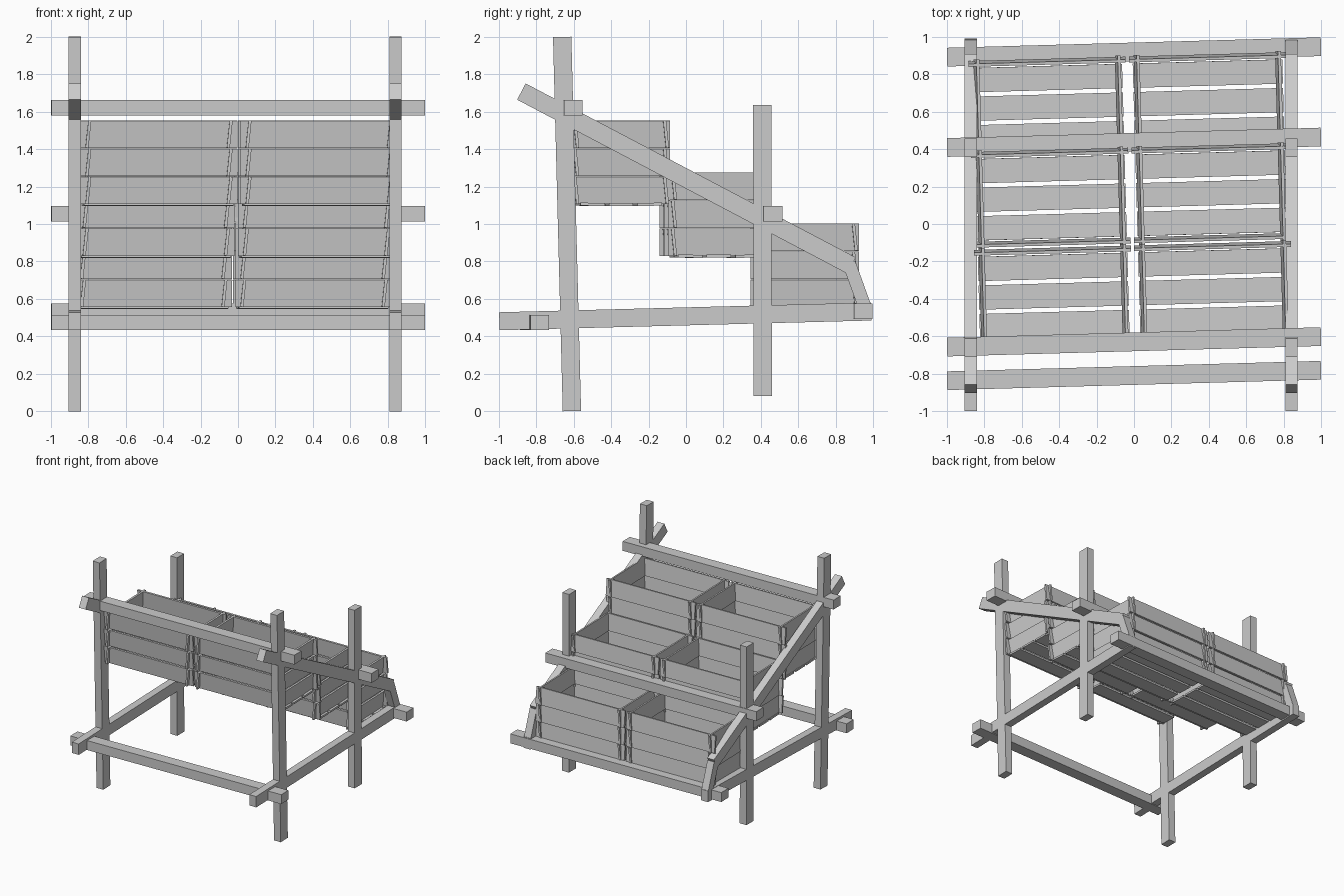
import bpy, bmesh, math
from mathutils import Matrix, Vector

if "Cube" in bpy.data.objects:
    bpy.data.objects.remove(bpy.data.objects["Cube"])

GREY = (0.6, 0.6, 0.6, 1.0)
wood = bpy.data.materials.new("plain_grey_wood")
wood.use_nodes = True
wood.diffuse_color = GREY
wood.node_tree.nodes["Principled BSDF"].inputs["Base Color"].default_value = GREY

SKEW = math.radians(1.6)      # crates and cross bars sit slightly askew
LEAN = math.radians(6)        # each crate board leans a little


def add_box(bm, centre, size, angle=0.0, axis="X"):
    """Add one box, turned about an axis through its centre."""
    m = (Matrix.Translation(centre) @ Matrix.Rotation(angle, 4, axis)
         @ Matrix.Diagonal((*size, 1)))
    bmesh.ops.create_cube(bm, size=1, matrix=m)


def finish(name, bm):
    mesh = bpy.data.meshes.new(name)
    bm.to_mesh(mesh)
    bm.free()
    mesh.materials.append(wood)
    obj = bpy.data.objects.new(name, mesh)
    bpy.context.collection.objects.link(obj)
    return obj


def side_beam(name, x, start, end, thick):
    """Square-ended timber in a side frame between two (y, z) points."""
    a, b = Vector(start), Vector(end)
    d, mid = b - a, (a + b) / 2
    bm = bmesh.new()
    add_box(bm, (x, mid.x, mid.y), (0.065, d.length, thick), math.atan2(d.y, d.x))
    finish(name, bm)


def cross_bar(name, y, z):
    bm = bmesh.new()
    add_box(bm, (0, y, z), (2, 0.1, 0.082), SKEW, "Z")
    finish(name, bm)


def crate(name, x, y, z):
    """Open crate of overlapping boards, three high, with a slatted floor."""
    bm = bmesh.new()
    pitch, high, thick = 0.15, 0.146, 0.016
    for i in range(3):
        h = (i + 0.5) * pitch
        for s in (-1, 1):
            # side boards, then front and back boards
            add_box(bm, (s * 0.378, -0.005, h), (thick, 0.534, high), LEAN, "Y")
            add_box(bm, (0, s * 0.24, h), (0.84, thick, high), LEAN, "X")
        # floor slat
        add_box(bm, (0, (i - 1) * 0.153, 0), (0.8, 0.13, 0.016), math.radians(1.5 * (i - 1)))
    bm.transform(Matrix.Rotation(SKEW, 4, "Z") @ Matrix.Translation((x, y, z)))
    finish(name, bm)


# Side frames
for side, x in (("right", -0.873), ("left", 0.842)):
    side_beam(f"{side}_front_post", x, (-0.61, 0), (-0.662, 2), 0.098)
    side_beam(f"{side}_back_post", x, (0.41, 0.08), (0.408, 1.635), 0.098)
    side_beam(f"{side}_base_rail", x, (-0.998, 0.48), (0.99, 0.532), 0.096)
    side_beam(f"{side}_sloping_rail", x, (-0.88, 1.708), (0.885, 0.778), 0.098)
    side_beam(f"{side}_short_brace", x, (0.872, 0.79), (0.955, 0.56), 0.07)

# Cross bars
for name, y, z in (("back_bar", 0.92, 0.533), ("middle_bar", 0.437, 1.055),
                   ("top_bar", -0.63, 1.622), ("front_base_bar", -0.81, 0.473)):
    cross_bar(name, y, z)

# Three stepped rows of paired crates
for row, y, z in (("top", -0.37, 1.105), ("middle", 0.153, 0.828), ("bottom", 0.64, 0.555)):
    for side, x in (("right", -0.44), ("left", 0.417)):
        crate(f"{row}_{side}_crate", x, y, z)
